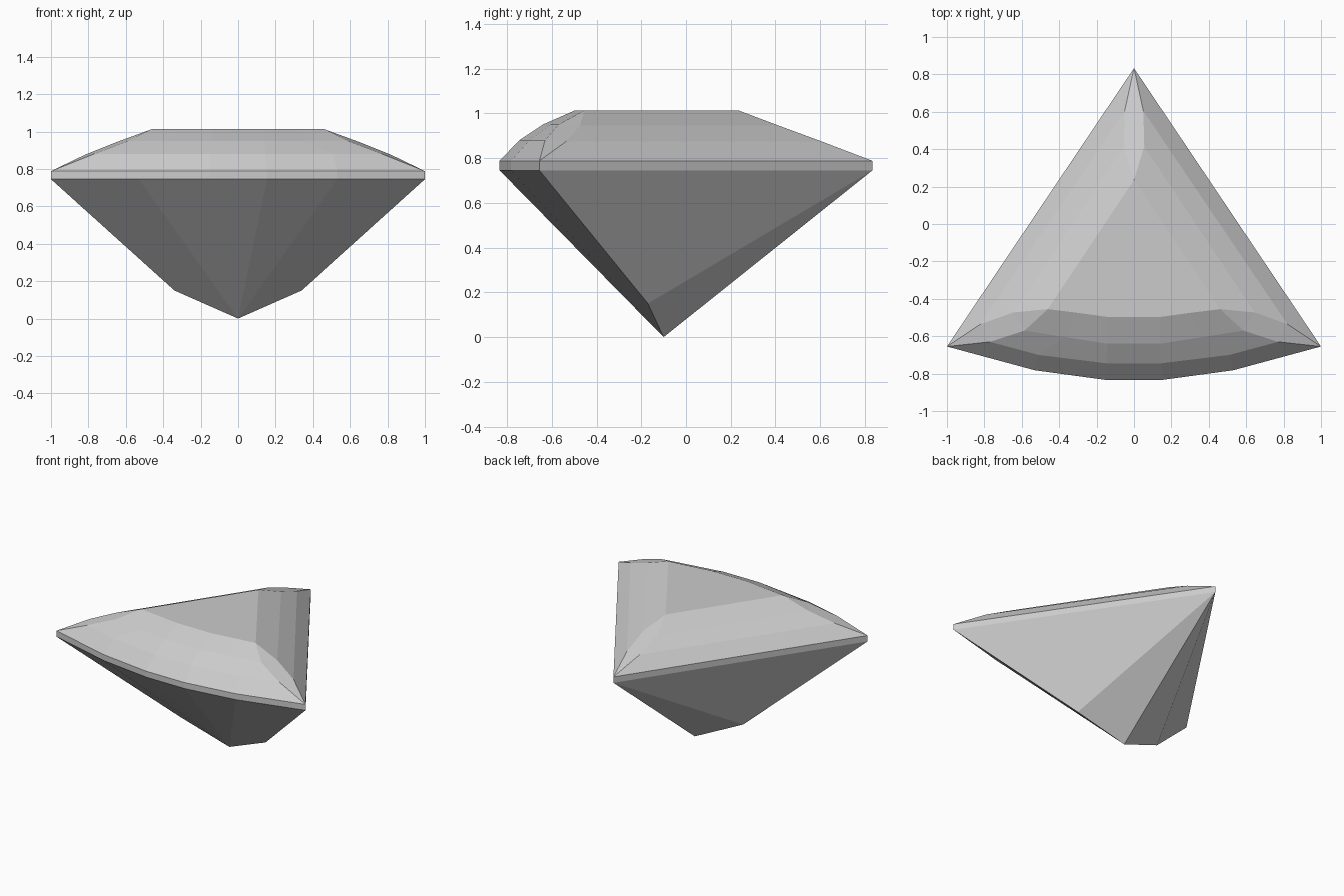
import bpy
import bmesh

cube = bpy.data.objects.get("Cube")
if cube:
    bpy.data.objects.remove(cube, do_unlink=True)

GREY = (0.6, 0.6, 0.6, 1)
mat = bpy.data.materials.new("pale grey")
mat.use_nodes = True
mat.diffuse_color = GREY
mat.node_tree.nodes["Principled BSDF"].inputs["Base Color"].default_value = GREY


class Part:
    """A mesh part built from facets, each mirrored across x."""

    def __init__(self, name):
        self.name, self.bm = name, bmesh.new()

    def facet(self, *pts, mirror=True):
        for s in ((1, -1) if mirror else (1,)):
            self.bm.faces.new([self.bm.verts.new((s * x, y, z)) for x, y, z in pts])

    def finish(self):
        bmesh.ops.remove_doubles(self.bm, verts=self.bm.verts, dist=0.0005)
        bmesh.ops.recalc_face_normals(self.bm, faces=self.bm.faces)
        mesh = bpy.data.meshes.new(self.name)
        self.bm.to_mesh(mesh)
        self.bm.free()
        mesh.materials.append(mat)
        bpy.context.collection.objects.link(bpy.data.objects.new(self.name, mesh))


def at(points, z):
    return [(x, y, z) for x, y in points]


def flip(points):
    return [(-x, y, z) for x, y, z in reversed(points)]


LOW, HIGH, TOP = 0.745, 0.788, 1.013
# Left half of the girdle, from the back tip round to the front
rim = [(0, 0.833), (1, -0.655), (0.53, -0.782), (0.155, -0.833)]
low, high = at(rim, LOW), at(rim, HIGH)

# Front edges of each crown step, and the long side edges
front = [high[1:],
         at([(0.77, -0.63), (0.51, -0.70), (0.145, -0.745)], 0.88),
         at([(0.585, -0.57), (0.365, -0.605), (0.14, -0.64)], 0.95),
         at([(0.46, -0.455), (0.30, -0.475), (0.14, -0.497)], TOP)]
side = [high[:2],
        at([(0.05, 0.605), (0.82, -0.535)], 0.875),
        at([(0.055, 0.415), (0.645, -0.473)], 0.945),
        at([(0, 0.235), (0.46, -0.455)], TOP)]

# Crown: stepped facets, corner kites and the flat table
gem = Part("gem")
for a, b in zip(front, front[1:]):
    for i in range(2):
        gem.facet(a[i], a[i + 1], b[i + 1], b[i])
    gem.facet(a[2], b[2], *flip([a[2], b[2]]), mirror=False)
for a, b in zip(side, side[1:]):
    gem.facet(a[0], a[1], b[1], b[0])
    # Strips of the back corner kite; the ends close to triangles
    strip = [a[0], b[0]] + [(-x, y, z) for x, y, z in (b[0], a[0]) if x]
    gem.facet(*strip, mirror=False)
for i in range(3):
    strip = [front[i][0], front[i + 1][0], side[i + 1][1], side[i][1]]
    gem.facet(*dict.fromkeys(strip))
table = [side[3][0]] + front[3]
gem.facet(*table, *flip(table[1:]), mirror=False)

# Girdle band
for i in range(3):
    gem.facet(low[i], low[i + 1], high[i + 1], high[i])
gem.facet(low[3], high[3], *flip([low[3], high[3]]), mirror=False)

# Pavilion: facets running down to the bottom point
culet, knee = (0, -0.1, 0), (0.34, -0.17, 0.15)
gem.facet(low[0], low[1], knee)
gem.facet(low[0], knee, culet)
gem.facet(low[1], low[2], culet, knee)
gem.facet(low[2], low[3], culet)
gem.facet(low[3], culet, flip([low[3]])[0], mirror=False)
gem.finish()
